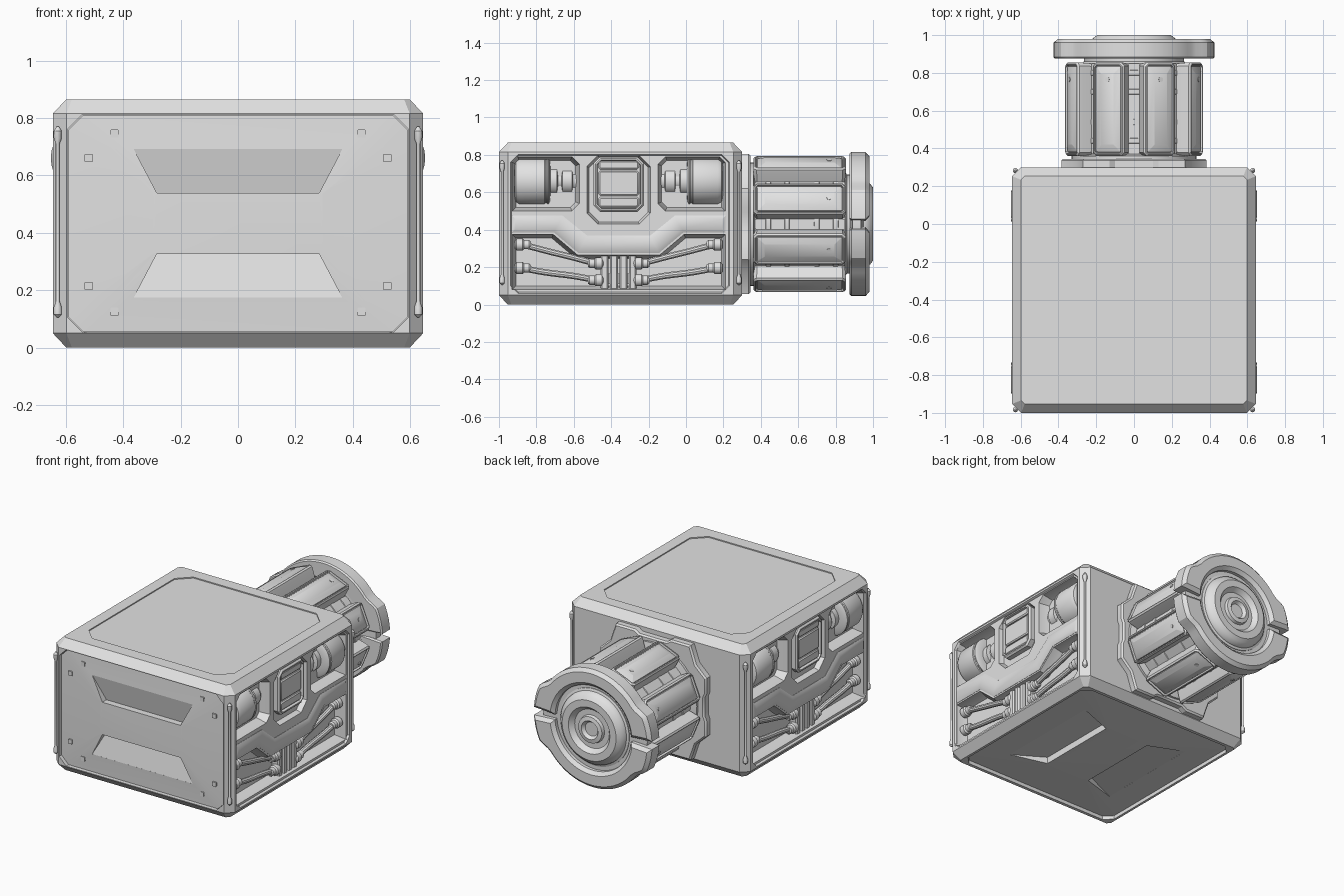
import bpy, bmesh, math
from mathutils import Vector

if "Cube" in bpy.data.objects:
    bpy.data.objects.remove(bpy.data.objects["Cube"])

grey = bpy.data.materials.new("light_grey")
grey.diffuse_color = (0.76, 0.76, 0.76, 1)
grey.use_nodes = True
grey.node_tree.nodes["Principled BSDF"].inputs["Base Color"].default_value = grey.diffuse_color
YM = -0.36      # symmetry line of the side panels
ZC = 0.43       # height of the rear drum axis


def loft(name, rings, mirror=False):
    """Skin a stack of rings into a capped solid, optionally copied to -x."""
    bm = bmesh.new()
    for s in ((1, -1) if mirror else (1,)):
        vs = [[bm.verts.new((s * p[0], p[1], p[2])) for p in r] for r in rings]
        for a, b in zip(vs, vs[1:]):
            for i in range(len(a)):
                j = (i + 1) % len(a)
                bm.faces.new((a[i], a[j], b[j], b[i]))
        bm.faces.new(vs[0])
        bm.faces.new(vs[-1])
    bmesh.ops.recalc_face_normals(bm, faces=bm.faces)
    me = bpy.data.meshes.new(name)
    bm.to_mesh(me)
    bm.free()
    me.materials.append(grey)
    ob = bpy.data.objects.new(name, me)
    bpy.context.collection.objects.link(ob)
    return ob


def inset(pts, d):
    """Move a 2D outline inward by d."""
    n = len(pts)
    area = sum(pts[i][0] * pts[(i + 1) % n][1] - pts[(i + 1) % n][0] * pts[i][1] for i in range(n))
    s = 1 if area > 0 else -1
    out = []
    for i in range(n):
        p, a, b = Vector(pts[i]), Vector(pts[i - 1]), Vector(pts[(i + 1) % n])
        e, f = (p - a).normalized(), (b - p).normalized()
        m = Vector((-e.y - f.y, e.x + f.x)) * s
        out.append(tuple(p + m * (2 * d / max(m.length_squared, 0.5))))
    return out


def rect(u0, u1, v0, v1, c):
    """Rectangle with cut corners."""
    return [(u0 + c, v0), (u1 - c, v0), (u1, v0 + c), (u1, v1 - c),
            (u1 - c, v1), (u0 + c, v1), (u0, v1 - c), (u0, v0 + c)]


def stack(name, pts, steps, axis, mirror=False):
    """Rings of one outline, each step = (inset, position along axis)."""
    put = {'x': lambda u, v, t: (t, u, v), 'y': lambda u, v, t: (u, t, v), 'z': lambda u, v, t: (u, v, t)}[axis]
    return loft(name, [[put(u, v, t) for u, v in inset(pts, d)] for d, t in steps], mirror)


def lathe(name, prof, cx, c, axis='y', n=32, mirror=False):
    rings = []
    for r, t in prof:
        cs = [(cx + r * math.cos(2 * math.pi * i / n), c + r * math.sin(2 * math.pi * i / n)) for i in range(n)]
        rings.append([(a, t, b) if axis == 'y' else (a, b, t) for a, b in cs])
    return loft(name, rings, mirror)


def carve(ob, cutters):
    """Subtract the cutters from ob and delete them."""
    for c in cutters:
        c.hide_render = True
        m = ob.modifiers.new("cut", 'BOOLEAN')
        m.operation, m.solver, m.object = 'DIFFERENCE', 'EXACT', c
    bpy.context.view_layer.update()
    me = bpy.data.meshes.new_from_object(ob.evaluated_get(bpy.context.evaluated_depsgraph_get()))
    ob.modifiers.clear()
    ob.data = me
    for c in cutters:
        bpy.data.objects.remove(c)


def pillow(name, hu, hv, put):
    """Shallow pyramid panel with two wedge grooves; put(u, v, depth) places it."""
    def ring(a, b, c, d):
        return [put(u, v, d) for u, v in rect(-a, a, -b, b, c)]
    ob = loft(name, [ring(hu, hv, 0.05, 0.075), ring(hu, hv, 0.05, 0.022),
                     ring(hu * 0.5, hv * 0.28, 0.002, 0.003)])
    cuts = []
    for s in (1, -1):
        q = [(-0.36, 0.685), (0.36, 0.685), (0.28, 0.28), (-0.28, 0.28)]
        q = [(u / 0.585 * hu, s * v * hv) for u, v in q]
        cuts.append(loft("groove_cut", [[put(u, v, -0.05) for u, v in q],
                                        [put(u, v, d) for (u, v), d in zip(q, (0.014, 0.014, 0.046, 0.046))]]))
    carve(ob, cuts)


def flip(pts):
    return [(2 * YM - y, z) for y, z in pts]


# Main housing: chamfered box with recesses cut into it
body = stack("housing", rect(-0.645, 0.645, -1.0, 0.3, 0.047),
             [(0.047, 0), (0, 0.05), (0, 0.815), (0.047, 0.865)], 'z')
pocket = [(-0.93, 0.50), (-0.61, 0.50), (-0.57, 0.54), (-0.57, 0.75), (-0.61, 0.79), (-0.90, 0.79), (-0.93, 0.76)]
low_half = [(-0.93, 0.08), (-0.93, 0.375), (-0.71, 0.375), (-0.58, 0.265)]
lower = low_half + flip(low_half)[::-1]
dip = [(0, 0.7), (0, 0.63), (0.02, 0.565)]
carve(body, [
    stack("side_cut", rect(-0.938, 0.232, 0.06, 0.802, 0.04), [(0, 0.7), (0, 0.645), (0.006, 0.632)], 'x', True),
    stack("pocket_cut", pocket, dip, 'x', True),
    stack("pocket_cut", flip(pocket), dip, 'x', True),
    stack("lower_cut", lower, dip, 'x', True),
    stack("screen_cut", rect(-0.53, -0.19, 0.43, 0.798, 0.06), [(0, 0.7), (0, 0.63), (0.012, 0.60)], 'x', True),
    stack("top_cut", rect(-0.525, 0.525, -0.87, 0.175, 0.08), [(0, 0.9), (0, 0.858)], 'z'),
    stack("front_cut", rect(-0.592, 0.592, 0.053, 0.812, 0.05), [(0, -1.05), (0, -0.93)], 'y'),
    stack("base_cut", rect(-0.582, 0.582, -0.932, 0.232, 0.05), [(0, -0.05), (0, 0.07)], 'z')])

# Pillowed, grooved panels on the front and underside
pillow("front_panel", 0.59, 0.3775, lambda u, v, d: (u, d - 1.0, 0.4325 + v))
pillow("base_panel", 0.58, 0.58, lambda u, v, d: (v, u - 0.35, d))

# Square studs on the front panel
for x, z, y in ((0.43, 0.745, -0.982), (0.52, 0.66, -0.986), (0.52, 0.215, -0.986), (0.43, 0.125, -0.982)):
    stack("front_stud", rect(x - 0.014, x + 0.014, z - 0.014, z + 0.014, 0.002), [(0, -0.95), (0, y - 0.006)], 'y', True)

# Corner rods on the vertical chamfers
for y in (-0.983, 0.283):
    lathe("corner_rod", [(0.004, 0.105), (0.014, 0.115), (0.014, 0.14), (0.007, 0.16), (0.007, 0.71),
                         (0.014, 0.73), (0.014, 0.755), (0.004, 0.77)], 0.628, y, 'z', 12, True)

# Raised stepped band across each side
band_half = [(-0.932, 0.385), (-0.932, 0.475), (-0.66, 0.475), (-0.53, 0.37)]
band_low = [(-0.575, 0.275), (-0.705, 0.385)]
band = band_half + flip(band_half)[::-1] + flip(band_low)[::-1] + band_low
stack("side_band", band, [(0, 0.62), (0, 0.634), (0.02, 0.644)], 'x', True)

# Side screen with bezel and cross bars
stack("screen_bezel", rect(-0.495, -0.225, 0.495, 0.79, 0.035),
      [(0, 0.58), (0, 0.632), (0.01, 0.642), (0.018, 0.642), (0.022, 0.622)], 'x', True)
for z0, z1 in ((0.52, 0.575), (0.582, 0.715), (0.722, 0.768)):
    stack("screen_bar", rect(-0.468, -0.252, z0, z1, 0.01), [(0, 0.61), (0, 0.630), (0.007, 0.636)], 'x', True)

# Drum motors with shafts in the upper pockets
motor = [(0.10, -0.918), (0.12, -0.91), (0.13, -0.89), (0.13, -0.757), (0.126, -0.752), (0.126, -0.745),
         (0.13, -0.74), (0.13, -0.735), (0.115, -0.727), (0.075, -0.725), (0.075, -0.69), (0.05, -0.685),
         (0.05, -0.665), (0.07, -0.66), (0.07, -0.61), (0.055, -0.605), (0.055, -0.56)]
lathe("side_motor", motor, 0.522, 0.66, mirror=True)
lathe("side_motor", [(r, 2 * YM - y) for r, y in motor], 0.522, 0.66, mirror=True)

# Central ribs in the lower pocket
for k in range(4):
    y = -0.435 + k * 0.05
    stack("cable_rib", rect(y - 0.021, y + 0.021, 0.075, 0.272, 0.006), [(0, 0.53), (0, 0.605), (0.008, 0.615)], 'x', True)
stack("cable_clamp", rect(-0.46, -0.26, 0.11, 0.165, 0.01), [(0, 0.53), (0, 0.6)], 'x', True)

# Cables with plugs, left and right of the ribs
for ya, yb, za, zb in ((-0.885, -0.47, 0.32, 0.22), (-0.885, -0.47, 0.195, 0.13),
                       (0.165, -0.25, 0.32, 0.22), (0.165, -0.25, 0.195, 0.13)):
    path = []
    for i in range(17):
        t = i / 16
        s = t * t * (3 - 2 * t)
        path.append((ya + (yb - ya) * t, za + (zb - za) * s - 0.008 * math.sin(2 * math.pi * t)))
    loft("cable", [[(0.595 + 0.018 * math.cos(a * math.pi / 5), y, z + 0.018 * math.sin(a * math.pi / 5))
                    for a in range(10)] for y, z in path], True)
    for y, z, d in ((ya, za, 1), (yb, zb, -1)):
        d *= 1 if yb > ya else -1
        lathe("cable_plug", [(0.02, y - 0.03 * d), (0.033, y - 0.02 * d), (0.033, y + 0.012 * d),
                             (0.025, y + 0.02 * d), (0.025, y + 0.045 * d), (0.018, y + 0.055 * d)],
              0.595, z, n=14, mirror=True)

# Notched mounting plate on the back
q = [(0.372, 0.06), (0.385, 0.09), (0.385, 0.19), (0.31, 0.26), (0.27, 0.375), (0.13, 0.375), (0.10, 0.355)]
plate = q + [(-x, z) for x, z in q[::-1]] + [(-x, -z) for x, z in q] + [(x, -z) for x, z in q[::-1]]
stack("mount_plate", [(x, z + ZC) for x, z in plate], [(0, 0.28), (0, 0.335), (0.01, 0.345)], 'y')

# Ribbed drum core
core = [(0.33, 0.33), (0.33, 0.36), (0.28, 0.37)]
for y in (0.42, 0.52, 0.68, 0.78):
    core += [(0.28, y), (0.295, y + 0.008), (0.295, y + 0.032), (0.28, y + 0.04)]
lathe("drum_core", core + [(0.28, 0.85), (0.265, 0.86), (0.265, 0.90)], 0, ZC, n=48)

# Eight bevelled panels around the drum, each with a screw, and a strip in every gap
for k in range(8):
    def around(pts, r, deg):
        ca, sa = math.cos(math.radians(deg)), math.sin(math.radians(deg))
        return [(r * ca - u * sa, y, ZC + r * sa + u * ca) for u, y in pts]
    a = 22.5 + 45 * k
    o = rect(-0.09, 0.09, 0.36, 0.855, 0.018)
    loft("drum_panel", [around(inset(o, d), r, a) for d, r in (
        (0.006, 0.27), (0, 0.335), (0, 0.35), (0.008, 0.36), (0.014, 0.36),
        (0.016, 0.346), (0.019, 0.346))] + [around(rect(-0.068, 0.068, 0.382, 0.833, 0.004), 0.352, a),
                                            around(rect(-0.036, 0.036, 0.42, 0.795, 0.002), 0.37, a)])
    hexa = [(0.013 * math.cos(i * math.pi / 4), 0.765 + 0.013 * math.sin(i * math.pi / 4)) for i in range(8)]
    loft("panel_screw", [around(hexa, 0.35, a), around(hexa, 0.373, a)])
    strip = rect(-0.028, 0.028, 0.37, 0.85, 0.004)
    loft("gap_strip", [around(strip, 0.25, a + 22.5), around(strip, 0.29, a + 22.5)])

# End flange: two half rings with flared lugs at the side slots
for s in (1, -1):
    outer, inner = [], []
    for i in range(41):
        t = i / 40
        a = math.radians(3.5 + 173 * t)
        lug = min(1, max(0, (32 - min(173 * t, 173 - 173 * t)) / 10))
        r = 0.385 + 0.042 * lug
        outer.append((r * math.cos(a), ZC + s * r * math.sin(a)))
        inner.append((0.275 * math.cos(a), ZC + s * 0.275 * math.sin(a)))
    stack("flange_half", outer + inner[::-1],
          [(0.008, 0.875), (0, 0.884), (0, 0.96), (0.022, 0.98)], 'y')
lathe("flange_disc", [(0.25, 0.875), (0.375, 0.89), (0.375, 0.935), (0.25, 0.94)], 0, ZC, n=48)

# Stepped end cap
lathe("end_cap", [(0.25, 0.92), (0.25, 0.945), (0.235, 0.95), (0.232, 0.965), (0.215, 0.985), (0.195, 1.0),
                  (0.15, 1.0), (0.125, 0.97), (0.09, 0.97), (0.085, 0.99), (0.06, 0.995), (0.045, 0.975),
                  (0.01, 0.975)], 0, ZC, n=48)

# Smooth shading that keeps hard edges
for ob in bpy.context.collection.objects:
    ob.select_set(True)
    bpy.context.view_layer.objects.active = ob
bpy.ops.object.shade_smooth_by_angle(angle=math.radians(30))
